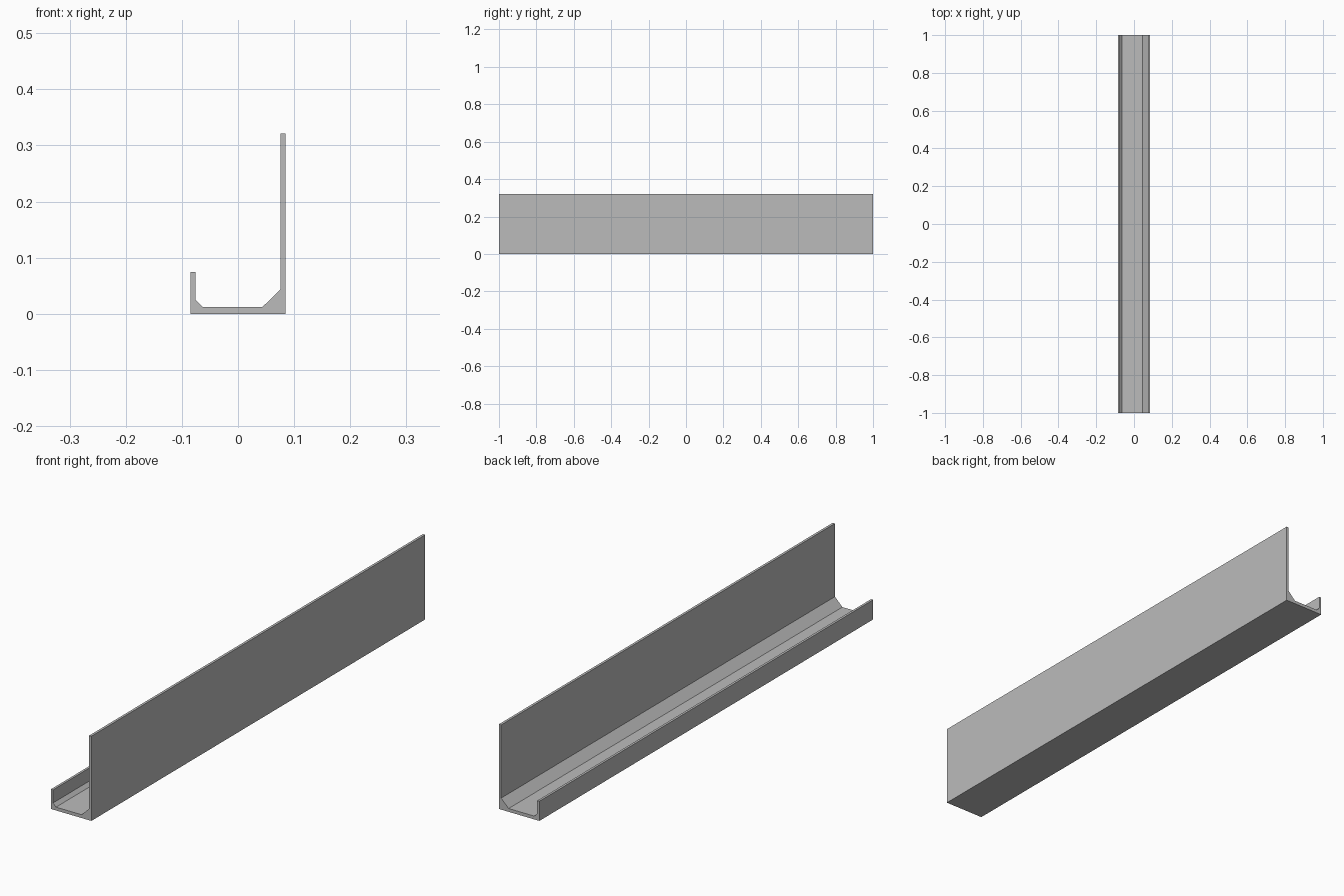
import bpy
import bmesh

if "Cube" in bpy.data.objects:
    bpy.data.objects.remove(bpy.data.objects["Cube"])

# Single flat grey
grey = bpy.data.materials.new("grey")
grey.diffuse_color = (0.5, 0.5, 0.5, 1.0)
grey.use_nodes = True
grey.node_tree.nodes["Principled BSDF"].inputs["Base Color"].default_value = grey.diffuse_color

HALF_LENGTH = 1.0

# Channel cross-section (x, z): short lip, floor with corner fillets, tall back wall
profile = [
    (-0.085, 0.0), (0.085, 0.0),
    (0.085, 0.321), (0.0755, 0.321),
    (0.0755, 0.0435), (0.0440, 0.0125),
    (-0.0635, 0.0125), (-0.0760, 0.0250),
    (-0.0760, 0.0745), (-0.085, 0.0745),
]

# Extrude the section along y
bm = bmesh.new()
section = bm.faces.new([bm.verts.new((x, -HALF_LENGTH, z)) for x, z in profile])
extruded = bmesh.ops.extrude_face_region(bm, geom=[section], use_keep_orig=True)
verts = [g for g in extruded["geom"] if isinstance(g, bmesh.types.BMVert)]
bmesh.ops.translate(bm, verts=verts, vec=(0, 2 * HALF_LENGTH, 0))
bmesh.ops.recalc_face_normals(bm, faces=bm.faces)

mesh = bpy.data.meshes.new("channel_rail")
bm.to_mesh(mesh)
bm.free()
mesh.materials.append(grey)
bpy.context.collection.objects.link(bpy.data.objects.new("channel_rail", mesh))
